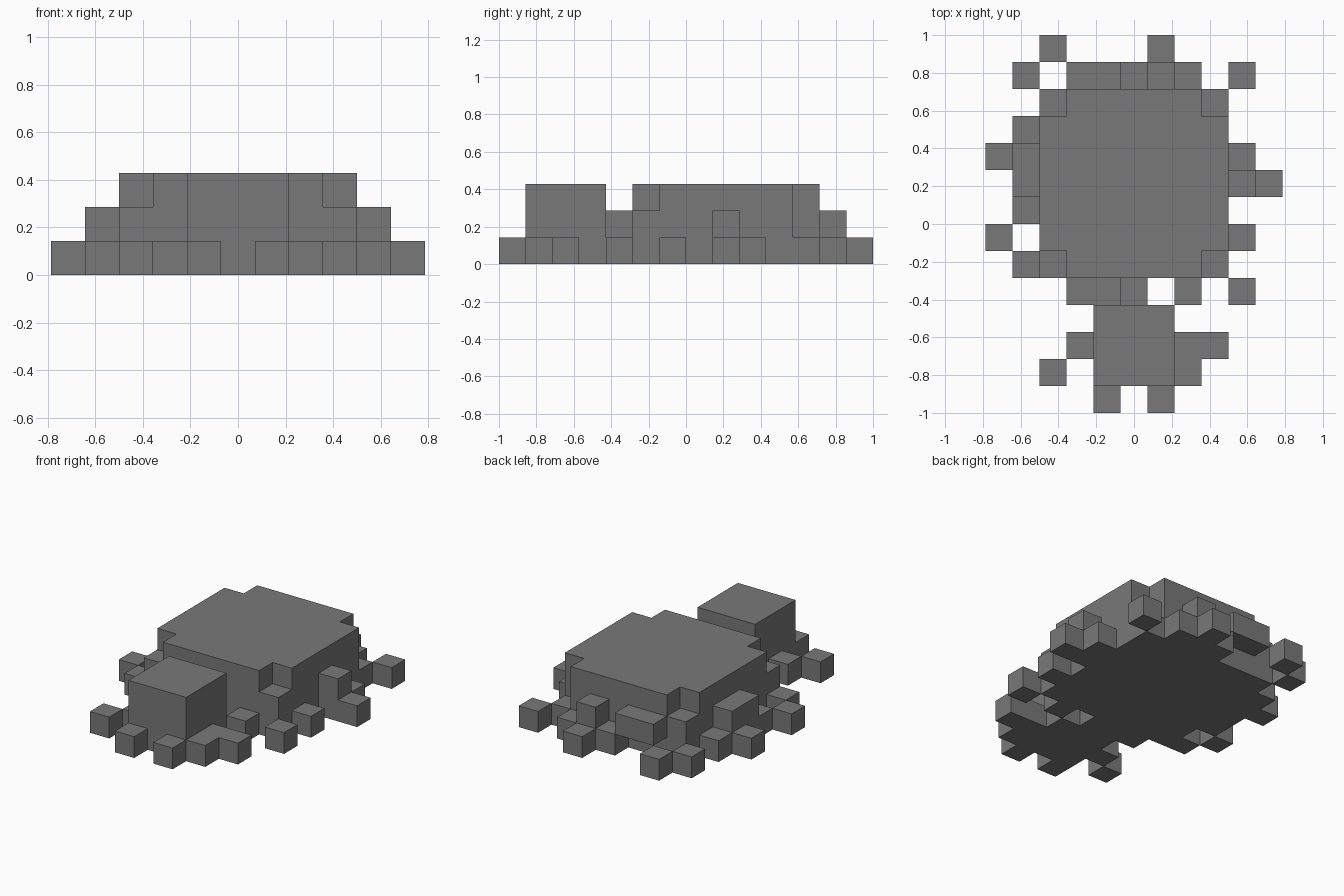
import bpy
import bmesh

# Remove the default object
cube = bpy.data.objects.get("Cube")
if cube:
    bpy.data.objects.remove(cube, do_unlink=True)

UNIT = 1 / 7  # edge length of one block

grey = bpy.data.materials.new("stone_grey")
grey.use_nodes = True
COLOUR = (0.19, 0.19, 0.19, 1)
grey.diffuse_color = COLOUR
grey.node_tree.nodes["Principled BSDF"].inputs["Base Color"].default_value = COLOUR


def prism(name, outline, bottom, top):
    """Extrude an outline, given in block units, between two levels."""
    bm = bmesh.new()
    verts = [bm.verts.new(((i - 5.5) * UNIT, (j - 7) * UNIT, bottom * UNIT))
             for i, j in outline]
    base = bm.faces.new(verts)
    made = bmesh.ops.extrude_face_region(bm, geom=[base], use_keep_orig=True)["geom"]
    lifted = [v for v in made if isinstance(v, bmesh.types.BMVert)]
    bmesh.ops.translate(bm, verts=lifted, vec=(0, 0, (top - bottom) * UNIT))
    bmesh.ops.recalc_face_normals(bm, faces=bm.faces)
    mesh = bpy.data.meshes.new(name)
    bm.to_mesh(mesh)
    bm.free()
    mesh.materials.append(grey)
    obj = bpy.data.objects.new(name, mesh)
    bpy.context.collection.objects.link(obj)
    return obj


def block(name, col, row, wide=1, deep=1, bottom=0, top=1):
    """Box measured in blocks from its left front cell."""
    outline = [(col, row), (col + wide, row),
               (col + wide, row + deep), (col, row + deep)]
    return prism(name, outline, bottom, top)


# Body: a tall slab with notched corners
prism("body", [(3, 5), (8, 5), (8, 6), (9, 6), (9, 11), (8, 11),
               (8, 12), (3, 12), (3, 11), (2, 11), (2, 6), (3, 6)], 0, 3)

# Lower steps in the body corners
block("front_right_step", 2, 5, top=2)
block("front_left_step", 8, 5, top=2)
block("back_right_step", 2, 11, top=2)
block("back_left_step", 8, 11)

# Head and neck
block("head", 4, 1, wide=3, deep=3, top=3)
block("neck", 5, 4, top=2)
block("neck_side", 3, 4, wide=2)

# Two-level lumps on the flanks and back
block("right_flank_lump", 1, 8, deep=2, top=2)
block("left_flank_lump", 9, 8, top=2)
block("back_lump", 6, 12, top=2)
block("back_overhang", 3, 12, wide=2, bottom=1, top=2)

# Single ground blocks scattered around the outline
GROUND = {
    "front": [(4, 0), (6, 0)],
    "head_side": [(2, 1), (7, 1), (3, 2), (7, 2), (8, 2)],
    "shoulder": [(7, 4), (9, 4), (1, 5)],
    "right_side": [(0, 6), (1, 7), (0, 9), (1, 10)],
    "left_side": [(9, 6), (10, 8), (9, 9)],
    "back": [(1, 12), (5, 12), (7, 12), (9, 12), (2, 13), (6, 13)],
}
for place, cells in GROUND.items():
    for n, (col, row) in enumerate(cells, 1):
        block(f"{place}_block_{n}", col, row)
